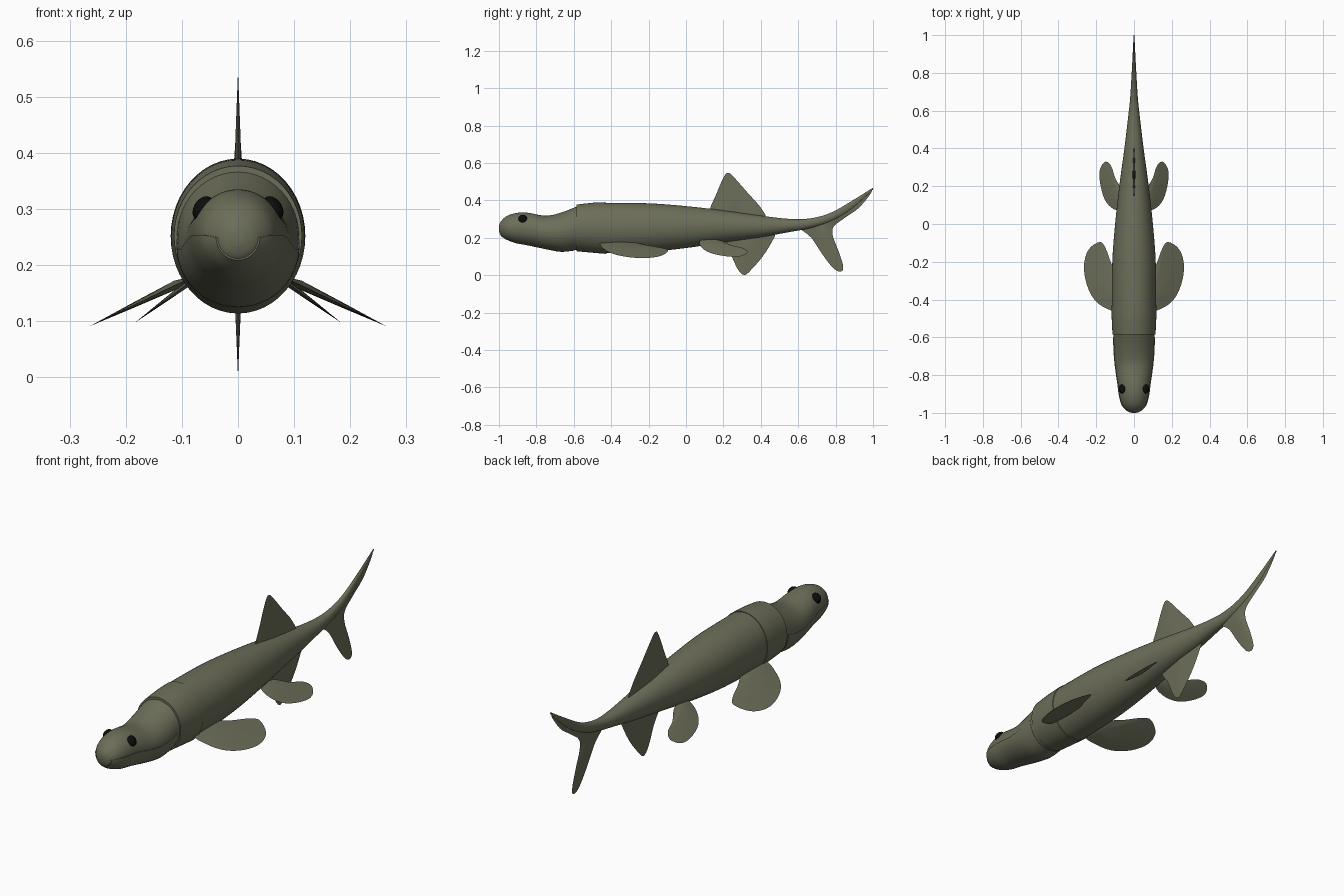
import bpy
import bmesh
import math
from mathutils import Vector

if "Cube" in bpy.data.objects:
    bpy.data.objects.remove(bpy.data.objects["Cube"])


def material(name, color, rough):
    mat = bpy.data.materials.new(name)
    mat.use_nodes = True
    mat.diffuse_color = color
    bsdf = next(n for n in mat.node_tree.nodes if n.type == 'BSDF_PRINCIPLED')
    bsdf.inputs["Base Color"].default_value = color
    bsdf.inputs["Roughness"].default_value = rough
    return mat


olive = material("olive skin", (0.15, 0.155, 0.1, 1), 0.7)
black = material("black eye", (0.004, 0.004, 0.004, 1), 0.3)


def spline(points, steps, closed=False):
    """Catmull-Rom curve through points of any dimension."""
    n = len(points)
    pick = (lambda i: points[i % n]) if closed else (lambda i: points[max(0, min(n - 1, i))])
    out = []
    for i in range(n if closed else n - 1):
        for s in range(steps):
            t = s / steps
            out.append([0.5 * (2 * b + (c - a) * t + (2 * a - 5 * b + 4 * c - d) * t * t
                               + (3 * b - a - 3 * c + d) * t ** 3)
                        for a, b, c, d in zip(pick(i - 1), pick(i), pick(i + 1), pick(i + 2))])
    return out if closed else out + [list(points[-1])]


def finish(bm, name, mat, mirrored=False, angle=40):
    bmesh.ops.recalc_face_normals(bm, faces=bm.faces)
    mesh = bpy.data.meshes.new(name)
    bm.to_mesh(mesh)
    bm.free()
    mesh.materials.append(mat)
    obj = bpy.data.objects.new(name, mesh)
    bpy.context.collection.objects.link(obj)
    if mirrored:
        obj.modifiers.new("mirror", 'MIRROR').use_mirror_merge = False
    bpy.ops.object.select_all(action='DESELECT')
    obj.select_set(True)
    bpy.context.view_layer.objects.active = obj
    bpy.ops.object.shade_smooth_by_angle(angle=math.radians(angle))
    return obj


def loft(name, rows, grow=0.0, start=0.0, sweep=2 * math.pi, sides=48):
    """Skin oval rings given as (y, top, bottom, half width)."""
    bm = bmesh.new()
    rings = []
    count = sides if sweep > 6 else sides // 2 + 1
    for y, top, bottom, half in spline(rows, 5):
        mid, tall = (top + bottom) / 2, (top - bottom) / 2 + grow
        angles = [start + sweep * k / (sides if sweep > 6 else count - 1) for k in range(count)]
        rings.append([bm.verts.new(((half + grow) * math.cos(a), y, mid + tall * math.sin(a)))
                      for a in angles])
    for r, q in zip(rings, rings[1:]):
        for k in range(count):
            m = (k + 1) % count
            bm.faces.new((r[k], r[m], q[m], q[k]))
    bm.faces.new(rings[0])
    bm.faces.new(rings[-1])
    return finish(bm, name, olive)


def fin(name, outline, root, thick, place, normal, mirrored=False):
    """Thin blade, thickest at its root and tapering to a sharp rim."""
    bm = bmesh.new()
    rim2d = spline(outline, 4, True)
    normal = Vector(normal).normalized()
    rim = [bm.verts.new(place(*p)) for p in rim2d]
    for side in (-1, 1):
        inner = []
        for p in rim2d:
            half = [r + (c - r) * 0.5 for c, r in zip(p, root)]
            inner.append(bm.verts.new(Vector(place(*half)) + normal * side * thick * 0.55))
        peak = bm.verts.new(Vector(place(*root)) + normal * side * thick)
        for k in range(len(rim)):
            m = (k + 1) % len(rim)
            bm.faces.new((rim[k], rim[m], inner[m], inner[k]))
            bm.faces.new((inner[k], inner[m], peak))
    return finish(bm, name, olive, mirrored, 60)


# Head, with a blunt snout and a dip behind the eyes
head_rows = [(-1.0, 0.265, 0.235, 0.012), (-0.99, 0.287, 0.212, 0.036),
             (-0.96, 0.315, 0.193, 0.062), (-0.91, 0.332, 0.174, 0.077),
             (-0.85, 0.334, 0.163, 0.085), (-0.75, 0.318, 0.142, 0.099),
             (-0.67, 0.334, 0.128, 0.106), (-0.58, 0.368, 0.135, 0.109)]
loft("head", head_rows)
loft("lower_jaw", head_rows[1:-1] + [(-0.6, 0.36, 0.134, 0.107)], 0.003, math.pi, math.pi)

# Trunk running into the upturned tail
trunk_rows = [(-0.585, 0.374, 0.131, 0.111), (-0.5, 0.384, 0.123, 0.115),
              (-0.43, 0.387, 0.117, 0.117), (-0.2, 0.384, 0.125, 0.115),
              (0.0, 0.369, 0.145, 0.1), (0.2, 0.346, 0.175, 0.078),
              (0.4, 0.318, 0.203, 0.051), (0.55, 0.301, 0.23, 0.033),
              (0.66, 0.303, 0.25, 0.021), (0.77, 0.332, 0.285, 0.014),
              (0.88, 0.393, 0.35, 0.008), (1.0, 0.468, 0.458, 0.002)]
loft("trunk", trunk_rows)
loft("shoulder_shield", trunk_rows[:3], 0.003)

# Upright fins on the centre line


def upright(y, z):
    return (0, y, z)


fin("dorsal_fin", [(0.13, 0.32), (0.165, 0.44), (0.205, 0.53), (0.225, 0.546), (0.25, 0.53),
                   (0.33, 0.44), (0.40, 0.36), (0.42, 0.30), (0.28, 0.29)],
    (0.26, 0.32), 0.008, upright, (1, 0, 0))
fin("anal_fin", [(0.18, 0.21), (0.235, 0.12), (0.275, 0.035), (0.31, 0.001), (0.345, 0.025),
                 (0.41, 0.10), (0.46, 0.18), (0.475, 0.225), (0.42, 0.25), (0.28, 0.23)],
    (0.33, 0.21), 0.008, upright, (1, 0, 0))
fin("tail_fin", [(0.61, 0.255), (0.67, 0.20), (0.73, 0.11), (0.79, 0.035), (0.83, 0.02),
                 (0.84, 0.05), (0.815, 0.13), (0.785, 0.21), (0.79, 0.26), (0.85, 0.307),
                 (0.93, 0.365), (0.995, 0.455), (0.88, 0.38), (0.77, 0.315), (0.68, 0.285)],
    (0.725, 0.265), 0.008, upright, (1, 0, 0))

# Paired fins sloping down and out
fin("pectoral_fins", [(0.09, -0.45), (0.15, -0.445), (0.21, -0.40), (0.25, -0.32),
                      (0.265, -0.22), (0.24, -0.135), (0.18, -0.095), (0.15, -0.13),
                      (0.12, -0.21), (0.085, -0.30)],
    (0.11, -0.34), 0.008, lambda x, y: (x, y, 0.175 - (x - 0.09) * 0.48), (0.48, 0, 1), True)
fin("pelvic_fins", [(0.06, 0.08), (0.11, 0.08), (0.155, 0.13), (0.18, 0.22), (0.18, 0.29),
                    (0.15, 0.33), (0.12, 0.305), (0.098, 0.24), (0.06, 0.17)],
    (0.08, 0.14), 0.006, lambda x, y: (x, y, 0.167 - (x - 0.09) * 0.74), (0.74, 0, 1), True)

# Eyes
bm = bmesh.new()
bmesh.ops.create_uvsphere(bm, u_segments=24, v_segments=16, radius=1)
for v in bm.verts:
    v.co = Vector((0.062 + 0.018 * v.co.x - 0.006 * v.co.z, -0.873 + 0.024 * v.co.y,
                   0.301 + 0.022 * v.co.z))
finish(bm, "eyes", black, True)
